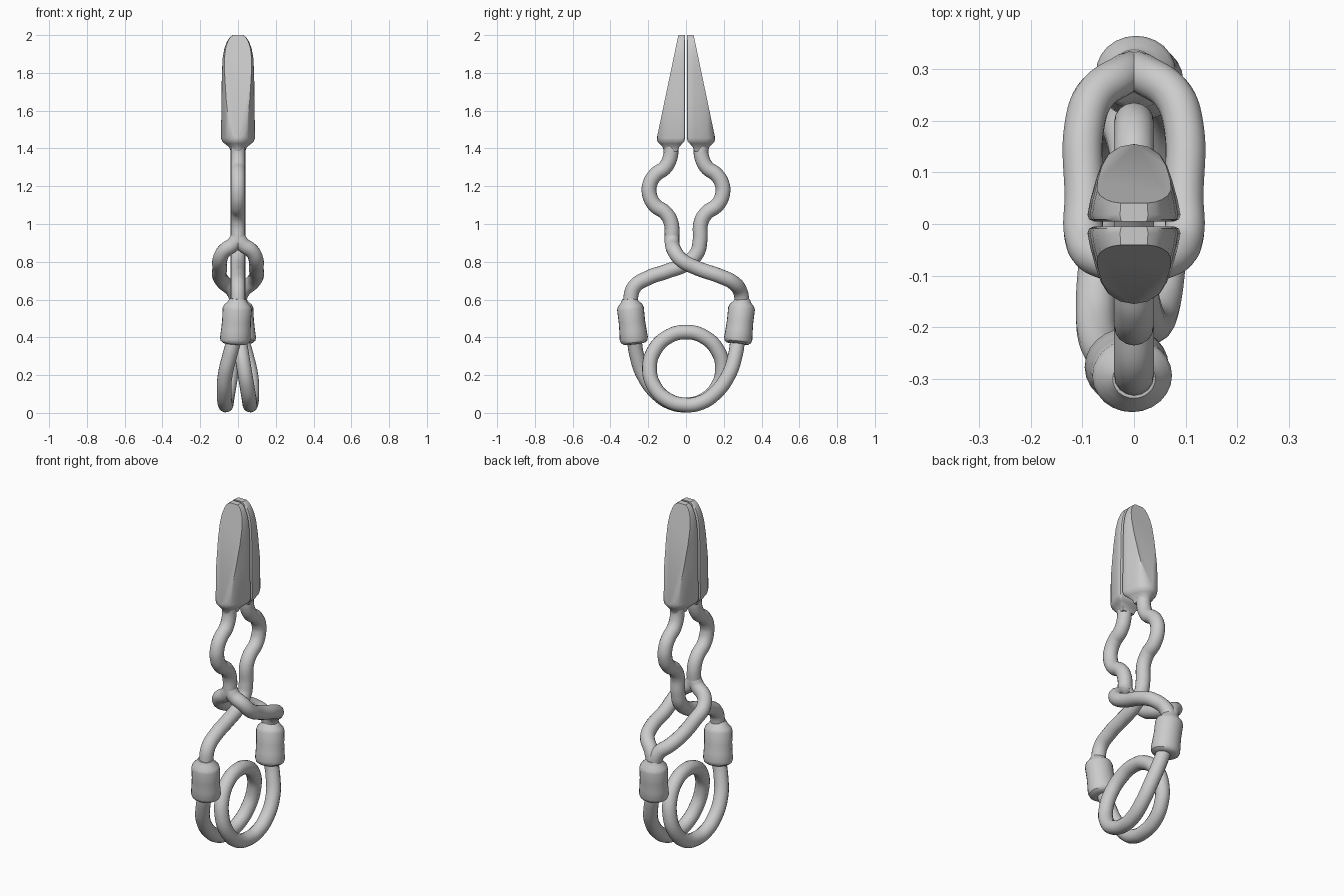
import bpy, bmesh, math
from mathutils import Vector

if "Cube" in bpy.data.objects:
    bpy.data.objects.remove(bpy.data.objects["Cube"])

steel = bpy.data.materials.new("grey_steel")
steel.use_nodes = True
GREY = (0.6, 0.6, 0.6, 1)
steel.diffuse_color = GREY
steel.node_tree.nodes["Principled BSDF"].inputs["Base Color"].default_value = GREY
ROD = 0.039


def finish(obj):
    bpy.ops.object.select_all(action='DESELECT')
    obj.select_set(True)
    bpy.context.view_layer.objects.active = obj
    if obj.type == 'CURVE':
        bpy.ops.object.convert(target='MESH')
        obj = bpy.context.object
    bpy.ops.object.shade_smooth_by_angle(angle=math.radians(35))
    return obj


def rod(name, points):
    """Round bar swept along a smooth path."""
    curve = bpy.data.curves.new(name, 'CURVE')
    curve.dimensions = '3D'
    curve.bevel_depth = ROD
    curve.bevel_resolution = 6
    curve.resolution_u = 8
    curve.use_fill_caps = True
    spline = curve.splines.new('BEZIER')
    spline.bezier_points.add(len(points) - 1)
    for p, co in zip(spline.bezier_points, points):
        p.co = co
        p.handle_left_type = p.handle_right_type = 'AUTO'
    curve.materials.append(steel)
    obj = bpy.data.objects.new(name, curve)
    bpy.context.collection.objects.link(obj)
    return finish(obj)


def loft(name, rings, cut=None):
    """Skin a list of rings, optionally sliced by a plane (point, normal)."""
    bm = bmesh.new()
    rows = [[bm.verts.new(co) for co in ring] for ring in rings]
    n = len(rows[0])
    for a, b in zip(rows, rows[1:]):
        for i in range(n):
            j = (i + 1) % n
            bm.faces.new((a[i], a[j], b[j], b[i]))
    bm.faces.new(rows[0][::-1])
    bm.faces.new(rows[-1])
    if cut:
        res = bmesh.ops.bisect_plane(bm, geom=bm.verts[:] + bm.edges[:] + bm.faces[:],
                                     plane_co=cut[0], plane_no=cut[1], clear_outer=True)
        edges = [g for g in res["geom_cut"] if isinstance(g, bmesh.types.BMEdge)]
        bmesh.ops.holes_fill(bm, edges=edges)
    bmesh.ops.recalc_face_normals(bm, faces=bm.faces[:])
    mesh = bpy.data.meshes.new(name)
    bm.to_mesh(mesh)
    bm.free()
    mesh.materials.append(steel)
    obj = bpy.data.objects.new(name, mesh)
    bpy.context.collection.objects.link(obj)
    return finish(obj)


def turned(points):
    """Half turn about the vertical axis."""
    return [(-x, -y, z) for x, y, z in points]


# Jaw outline (half width, depth from the gripping face)
half = [(0.078, 0.005), (0.087, 0.009), (0.09, 0.018), (0.085, 0.045), (0.074, 0.085),
        (0.064, 0.113), (0.05, 0.135), (0.027, 0.15), (0, 0.155)]
outline = half + [(-x, d) for x, d in half[-2::-1]]
# Jaw levels: height, width scale, depth scale about the rod axis
levels = [(1.385, 0.43, 0.5), (1.405, 0.5, 0.56), (1.425, 0.78, 0.8), (1.437, 0.93, 0.95),
          (1.455, 1, 1), (1.65, 0.97, 1), (1.8, 0.95, 1), (1.88, 0.9, 1),
          (1.93, 0.8, 1), (1.965, 0.65, 1), (1.987, 0.5, 1), (2, 0.3, 1)]
jaw_rings = [[(x * sx, -(0.08 + (d - 0.08) * sd), z) for x, d in outline]
             for z, sx, sd in levels]

# Upper arm with outward bulge, and the cross-over paths below it
arm = [(0, y, z) for y, z in
       [(-0.08, 1.43), (-0.082, 1.36), (-0.11, 1.3), (-0.16, 1.262), (-0.19, 1.215),
        (-0.194, 1.16), (-0.165, 1.1), (-0.11, 1.06), (-0.08, 1.01), (-0.074, 0.91)]]
single = [(0, y, z) for y, z in
          [(-0.06, 0.85), (0, 0.79), (0.1, 0.75), (0.2, 0.715), (0.275, 0.665), (0.298, 0.57)]]
strand = [(0, -0.074, 0.93), (0.022, -0.073, 0.895), (0.075, -0.06, 0.855),
          (0.096, -0.025, 0.81), (0.096, 0.05, 0.77), (0.096, 0.19, 0.72),
          (0.075, 0.25, 0.69), (0.022, 0.288, 0.64), (0, 0.298, 0.57)]

loft("front_jaw", jaw_rings, ((0, -0.155, 1.452), (0, -0.55, 0.115)))
loft("back_jaw", [turned(r) for r in jaw_rings], ((0, 0.155, 1.452), (0, 0.55, 0.115)))
rod("front_arm", arm)
for side, name in ((1, "left_loop_strand"), (-1, "right_loop_strand")):
    rod(name, [(side * x, y, z) for x, y, z in strand])
rod("back_arm", turned(arm + single))

# Collars joining the arms to the spring
top, bottom = Vector((0, -0.3, 0.605)), Vector((-0.016, -0.273, 0.365))
axis = bottom - top
turn = axis.to_track_quat('Z', 'Y')
collar_profile = [(0, 0.038), (0.08, 0.049), (0.15, 0.065), (0.22, 0.071), (0.5, 0.07),
                  (0.7, 0.072), (0.88, 0.075), (0.95, 0.07), (0.99, 0.058), (1, 0.038)]
collar = []
for t, r in collar_profile:
    ring = []
    for i in range(24):
        a = math.tau * i / 24
        off = turn @ Vector((r * math.cos(a), r * math.sin(a), 0))
        off.x *= 1.09
        ring.append(tuple(top + axis * t + off))
    collar.append(ring)
loft("front_collar", collar)
loft("back_collar", [turned(r) for r in collar])

# Spring: leg, one full coil, leg
R, CZ = 0.193, 0.235
leg = [(-0.016, -0.275, 0.4), (-0.042, -0.262, 0.31), (-0.068, -0.225, 0.2),
       (-0.074, -0.15, 0.1), (-0.069, -0.075, 0.053)]
coil = []
for i in range(7):
    a = math.pi * i / 6
    coil.append((-0.064 * (1 + math.cos(a)) / 2, R * math.sin(a), CZ - R * math.cos(a)))
first_half = leg + coil
rod("spring_coil", first_half + turned(first_half[-2::-1]))
